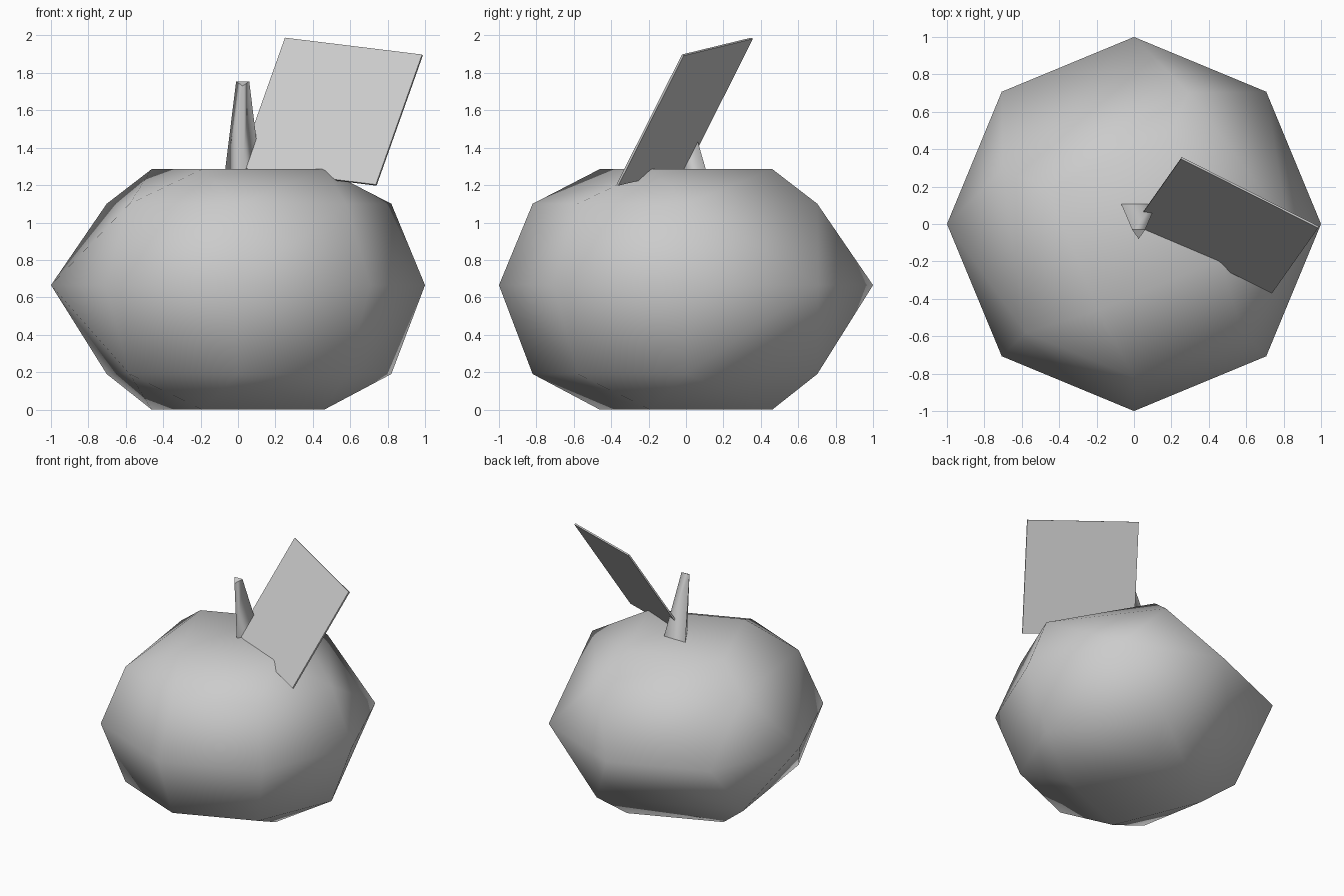
import bpy
import bmesh
from math import cos, sin, radians
from mathutils import Vector

cube = bpy.data.objects.get("Cube")
if cube:
    bpy.data.objects.remove(cube, do_unlink=True)

# One plain colour for every part
GREY = (0.6, 0.6, 0.6, 1)
grey = bpy.data.materials.new("plain_grey")
grey.use_nodes = True
grey.diffuse_color = GREY
grey.node_tree.nodes["Principled BSDF"].inputs["Base Color"].default_value = GREY


def finish(name, bm, smooth):
    bmesh.ops.recalc_face_normals(bm, faces=bm.faces)
    for face in bm.faces:
        face.smooth = smooth
    mesh = bpy.data.meshes.new(name)
    bm.to_mesh(mesh)
    bm.free()
    mesh.materials.append(grey)
    obj = bpy.data.objects.new(name, mesh)
    bpy.context.collection.objects.link(obj)
    return obj


def ring(angles, radius, z):
    return [Vector((radius * cos(radians(a)), radius * sin(radians(a)), z)) for a in angles]


def prism(bm, bottom, top, closed_base=True):
    low = [bm.verts.new(p) for p in bottom]
    high = [bm.verts.new(p) for p in top]
    n = len(low)
    for i in range(n):
        j = (i + 1) % n
        bm.faces.new((low[i], low[j], high[j], high[i]))
    if closed_base:
        bm.faces.new(low)
    return bm.faces.new(high)


# Fruit body: octagonal middle, shoulders with two merged back corners, square caps
points = ring(range(0, 360, 45), 1.0, 0.665)
for z_cap, z_shoulder in ((0, 0.19), (1.285, 1.1)):
    points += ring((67.5, 157.5, 247.5, 337.5), 0.5, z_cap)
    points += ring((225, 270, 315, 0), 0.82, z_shoulder)
    points += ring((67.5, 157.5), 0.76, z_shoulder)
bm = bmesh.new()
for p in points:
    bm.verts.new(p)
bmesh.ops.convex_hull(bm, input=bm.verts)
finish("fruit_body", bm, True)

# Stem: tapering three-sided stalk leaning forward, open where it sits in the body
bm = bmesh.new()
tip = prism(bm,
            [(-0.07, 0.11, 1.27), (0.025, -0.05, 1.27), (0.12, 0.11, 1.27)],
            [(-0.01, -0.03, 1.755), (0.025, -0.08, 1.73), (0.06, -0.03, 1.755)],
            closed_base=False)
for edge in tip.edges:
    edge.smooth = False
finish("stem", bm, True)

# Leaf: thin square plate growing from the base of the stem
corner = Vector((0.006, 0.003, 1.29))
up = Vector((0.247, 0.35, 0.695))
along = Vector((0.733, -0.37, -0.09))
half = up.cross(along).normalized() * 0.006
square = [corner, corner + up, corner + up + along, corner + along]
bm = bmesh.new()
prism(bm, [p - half for p in square], [p + half for p in square])
finish("leaf", bm, False)
